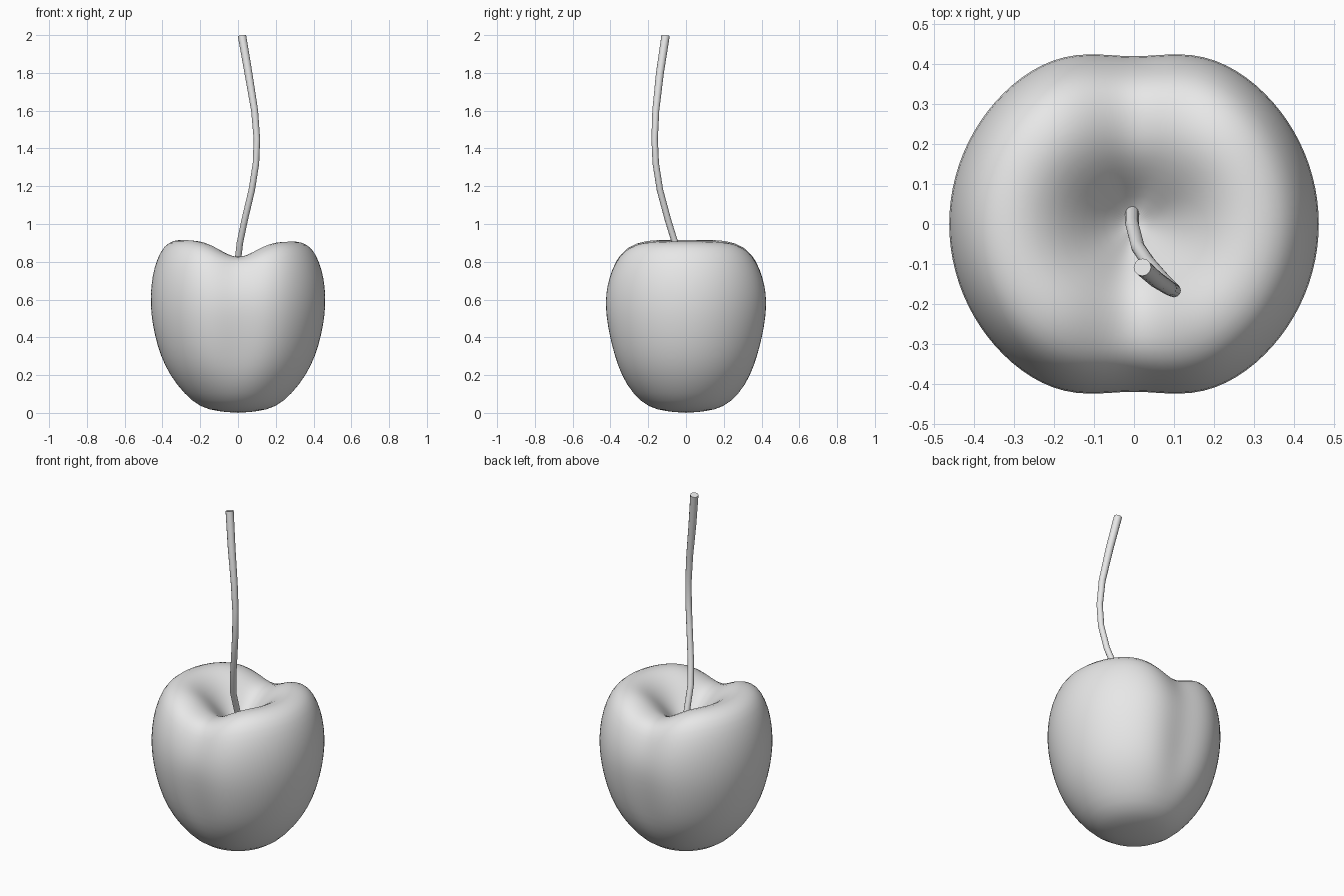
import bpy, bmesh, math
from mathutils import Vector

cube = bpy.data.objects.get("Cube")
if cube:
    bpy.data.objects.remove(cube, do_unlink=True)

GREY = (0.8, 0.8, 0.8, 1)
grey = bpy.data.materials.new("plain_grey")
grey.use_nodes = True
grey.diffuse_color = GREY
grey.node_tree.nodes["Principled BSDF"].inputs["Base Color"].default_value = GREY


def smoothstep(a, b, v):
    t = min(max((v - a) / (b - a), 0), 1)
    return t * t * (3 - 2 * t)


def finish(bm, name, angle):
    bmesh.ops.recalc_face_normals(bm, faces=bm.faces)
    mesh = bpy.data.meshes.new(name)
    bm.to_mesh(mesh)
    bm.free()
    mesh.materials.append(grey)
    obj = bpy.data.objects.new(name, mesh)
    bpy.context.collection.objects.link(obj)
    bpy.ops.object.select_all(action="DESELECT")
    obj.select_set(True)
    bpy.context.view_layer.objects.active = obj
    bpy.ops.object.shade_smooth_by_angle(angle=math.radians(angle))
    return obj


def skin(bm, rings):
    for low, high in zip(rings, rings[1:]):
        n = len(low)
        for i in range(n):
            j = (i + 1) % n
            bm.faces.new((low[i], low[j], high[j], high[i]))


# Fruit: turned profile (radius, height) with a seam groove at front and back
PROFILE = [(0.1, 0.007), (0.2, 0.028), (0.285, 0.1), (0.362, 0.2), (0.41, 0.3),
           (0.442, 0.41), (0.461, 0.52), (0.465, 0.62), (0.455, 0.72),
           (0.43, 0.81), (0.392, 0.88), (0.34, 0.91), (0.275, 0.915),
           (0.21, 0.885), (0.15, 0.83), (0.1, 0.77), (0.05, 0.71)]
SEGMENTS = 48


def fruit_point(r, z, angle, inside):
    # angular distance from the nearest seam, in degrees
    seam = math.degrees(math.asin(min(1, abs(math.cos(angle)))))
    pinch = 0.097 * math.exp(-(seam / 18) ** 2) * smoothstep(0.03, 0.35, z)
    dip = 0.088 * math.exp(-(seam / 28) ** 2) * smoothstep(0.45, 0.88, z)
    if inside:
        dip = 0.088 * math.exp(-(seam / 28) ** 2) * r / 0.275
    r *= 1 - pinch
    x, y = r * math.cos(angle), r * math.sin(angle)
    tilt = 0.015 * x * smoothstep(0.5, 0.9, z)
    return Vector((x, y, z - dip - tilt))


bm = bmesh.new()
rings = []
for k, (r, z) in enumerate(PROFILE):
    rings.append([bm.verts.new(fruit_point(r, z, math.tau * i / SEGMENTS, k > 12))
                  for i in range(SEGMENTS)])
skin(bm, rings)
for ring, z in ((rings[0], 0), (rings[-1], 0.68)):
    pole = bm.verts.new((0, 0, z))
    for i in range(SEGMENTS):
        bm.faces.new((ring[i], ring[(i + 1) % SEGMENTS], pole))
fruit = finish(bm, "fruit", 180)
smooth = fruit.modifiers.new("smooth", "SUBSURF")
smooth.levels = smooth.render_levels = 1

# Stem: round tube along a gently bent path, slightly thicker at the top
PATH = [Vector(p) for p in (
    (-0.005, 0.04, 0.66), (-0.005, 0.0, 0.77), (0.01, -0.058, 0.9),
    (0.035, -0.095, 1.02), (0.073, -0.138, 1.18), (0.095, -0.16, 1.32),
    (0.1, -0.166, 1.45), (0.088, -0.16, 1.6), (0.055, -0.138, 1.8),
    (0.021, -0.108, 1.997))]
SIDES = 12
bm = bmesh.new()
rings = []
for k, p in enumerate(PATH):
    along = (PATH[min(k + 1, len(PATH) - 1)] - PATH[max(k - 1, 0)]).normalized()
    u = Vector((0, 1, 0)).cross(along).normalized()
    v = along.cross(u)
    radius = 0.017 + 0.005 * smoothstep(1.4, 2, p.z)
    rings.append([bm.verts.new(p + radius * (u * math.cos(math.tau * i / SIDES)
                                             + v * math.sin(math.tau * i / SIDES)))
                  for i in range(SIDES)])
skin(bm, rings)
bm.faces.new(rings[0])
bm.faces.new(rings[-1])
finish(bm, "stem", 45)
